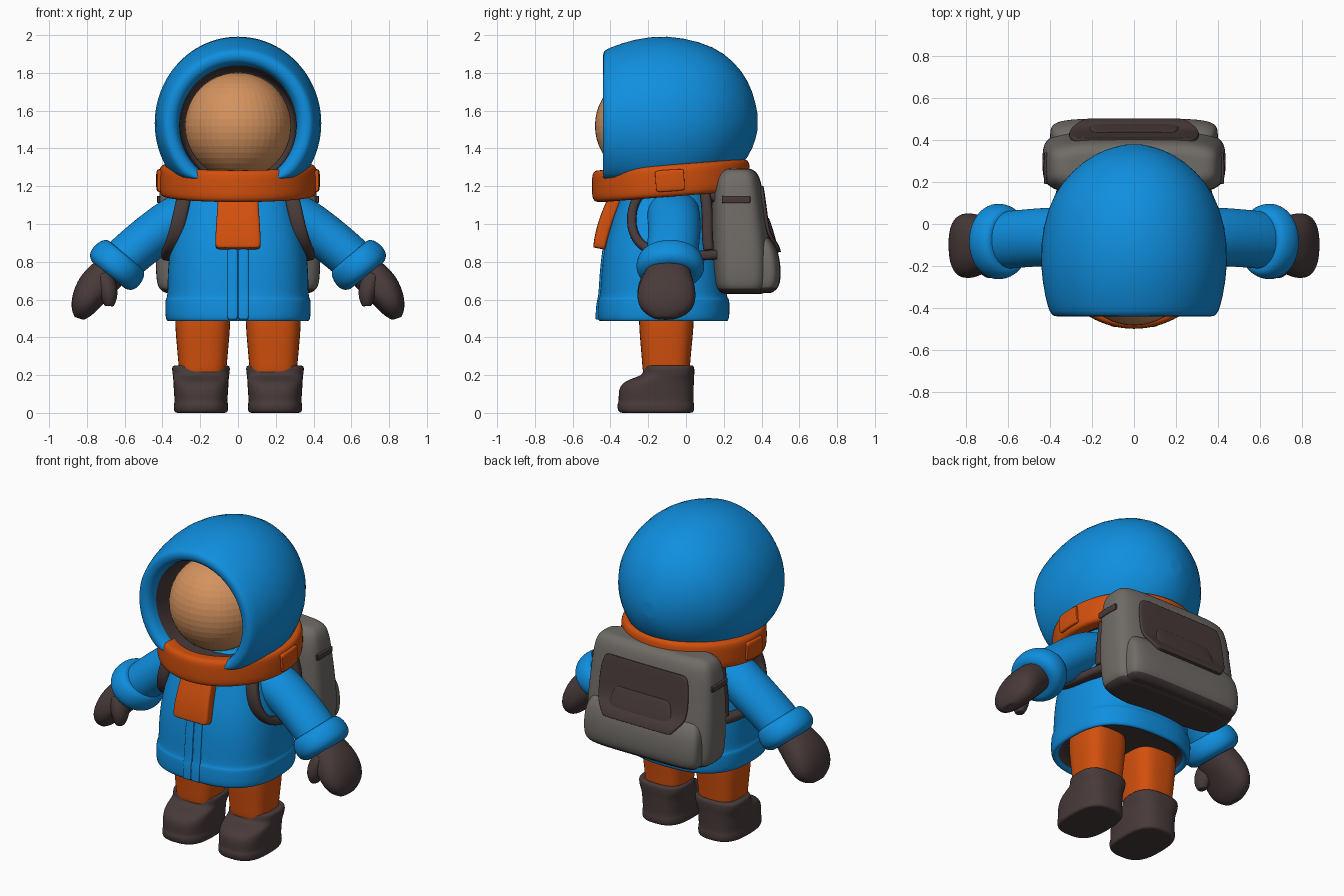
import bpy, bmesh, math
from mathutils import Vector


def material(name, rgb):
    m = bpy.data.materials.new(name)
    m.diffuse_color = (*rgb, 1)
    return m


BLUE = material("coat blue", (0.005, 0.275, 0.74))
ORANGE = material("warm orange", (0.65, 0.08, 0.004))
SKIN = material("skin", (0.66, 0.29, 0.114))
BROWN = material("dark brown", (0.065, 0.043, 0.042))
GREY = material("pack grey", (0.162, 0.15, 0.136))


def superellipse(t, n):
    c, s = math.cos(t), math.sin(t)
    return (math.copysign(abs(c) ** (2 / n), c), math.copysign(abs(s) ** (2 / n), s))


def skin_rings(name, rings, mats, closed=False, rule=None, level=2):
    """Bridge rings of points, cap the ends, smooth with subdivision."""
    if not closed:
        def inner(r):
            c = sum(r, Vector()) / len(r)
            return [c + (p - c) * 0.85 for p in r]
        rings = [inner(rings[0])] + rings + [inner(rings[-1])]
    bm = bmesh.new()
    vs = [[bm.verts.new(p) for p in r] for r in rings]
    k = len(vs[0])
    for i in range(len(vs) if closed else len(vs) - 1):
        a, b = vs[i], vs[(i + 1) % len(vs)]
        for j in range(k):
            f = bm.faces.new((a[j], a[(j + 1) % k], b[(j + 1) % k], b[j]))
            f.material_index = rule(i, f) if rule else 0
    if not closed:
        for i, r in ((0, vs[0]), (len(vs) - 2, vs[-1])):
            f = bm.faces.new(r)
            f.material_index = rule(i, f) if rule else 0
    bmesh.ops.recalc_face_normals(bm, faces=bm.faces)
    for f in bm.faces:
        f.smooth = True
    me = bpy.data.meshes.new(name)
    bm.to_mesh(me)
    bm.free()
    for m in mats:
        me.materials.append(m)
    ob = bpy.data.objects.new(name, me)
    bpy.context.collection.objects.link(ob)
    mod = ob.modifiers.new("smooth", 'SUBSURF')
    mod.levels = mod.render_levels = level
    return ob


def stack(name, rows, mats, cx=0, n=3, seg=24, rule=None):
    """Loft upward from rows of (z, half width, y front, y back)."""
    rings = []
    for z, a, y0, y1 in rows:
        ring = []
        for j in range(seg):
            c, s = superellipse(2 * math.pi * (j + 0.5) / seg, n)
            ring.append(Vector((cx + a * c, (y0 + y1) / 2 + (y1 - y0) / 2 * s, z)))
        rings.append(ring)
    return skin_rings(name, rings, mats, rule=rule)


def tube(name, path, sizes, ref, mat, n=2.0, seg=16, closed=False):
    """Sweep along a path; sizes are (half along ref, half across)."""
    pts = [Vector(p) for p in path]
    ref, k, rings = Vector(ref), len(path), []
    for i, p in enumerate(pts):
        nxt = pts[(i + 1) % k] if closed else pts[min(i + 1, k - 1)]
        prv = pts[i - 1] if closed else pts[max(i - 1, 0)]
        t = (nxt - prv).normalized()
        u = (ref - t * ref.dot(t)).normalized()
        v = t.cross(u)
        a, b = sizes[i] if isinstance(sizes, list) else sizes
        ring = []
        for j in range(seg):
            c, s = superellipse(2 * math.pi * (j + 0.5) / seg, n)
            ring.append(p + u * a * c + v * b * s)
        rings.append(ring)
    return skin_rings(name, rings, [mat], closed=closed)


X, Y, Z = (1, 0, 0), (0, 1, 0), (0, 0, 1)

# Head inside the hood
bpy.ops.mesh.primitive_uv_sphere_add(segments=48, ring_count=24, radius=0.282,
                                     location=(0, -0.2, 1.52))
head = bpy.context.object
head.name = "head"
head.data.materials.append(SKIN)

# Hood: shell from the back, round the rim and into the dark lining
hood_rows = [(0.378, 0.04, 1.59, 1.49), (0.355, 0.14, 1.70, 1.40), (0.3, 0.24, 1.81, 1.31),
             (0.2, 0.345, 1.91, 1.2), (0.08, 0.41, 1.965, 1.12), (-0.1, 0.45, 2.003, 1.06),
             (-0.28, 0.437, 1.98, 1.09), (-0.4, 0.41, 1.935, 1.12), (-0.435, 0.392, 1.92, 1.14),
             (-0.442, 0.365, 1.89, 1.17), (-0.43, 0.325, 1.855, 1.2), (-0.38, 0.31, 1.84, 1.21),
             (-0.3, 0.305, 1.83, 1.21), (-0.15, 0.3, 1.82, 1.21)]
hood_rings = []
for i, (y, a, z1, z0) in enumerate(hood_rows):
    low = 1.24 if i < 10 else 1.255
    hood_rings.append([Vector((a * math.cos(t), y, max(low, (z0 + z1) / 2 + (z1 - z0) / 2 * math.sin(t))))
                       for t in [2 * math.pi * j / 48 for j in range(48)]])
skin_rings("hood", hood_rings, [BLUE, BROWN], rule=lambda i, f: int(i >= 12), level=1)

# Scarf loop, side folds and hanging tail
loop = []
for j in range(24):
    t = 2 * math.pi * j / 24
    y = -0.08 + 0.37 * math.sin(t)
    loop.append((0.37 * math.cos(t), y, 1.2 + 0.08 * (y + 0.45)))
tube("scarf", loop, (0.085, 0.053), Z, ORANGE, n=4, seg=20, closed=True)
tube("scarf_tail", [(0, -0.36, 1.17), (0, -0.40, 1.08), (0, -0.44, 0.97), (0, -0.46, 0.87)],
     [(0.105, 0.035), (0.11, 0.038), (0.118, 0.038), (0.123, 0.034)], X, ORANGE, n=6, seg=24)

# Coat with hem band and dark underside
coat_rows = [(0.53, 0.33, -0.41, 0.17), (0.5, 0.345, -0.43, 0.19), (0.48, 0.37, -0.455, 0.215),
             (0.495, 0.387, -0.472, 0.232), (0.585, 0.387, -0.468, 0.232), (0.605, 0.384, -0.464, 0.228),
             (0.612, 0.374, -0.455, 0.216), (0.75, 0.375, -0.45, 0.21), (0.9, 0.358, -0.43, 0.19),
             (1.05, 0.32, -0.385, 0.16), (1.2, 0.275, -0.33, 0.12), (1.27, 0.25, -0.3, 0.1)]
stack("coat", coat_rows, [BLUE, BROWN], n=2.6, seg=32, rule=lambda i, f: int(i < 2))

# Backpack body, lower pocket, back panel and flap ridge
stack("backpack", [(0.63, 0.38, 0.19, 0.41), (0.655, 0.42, 0.16, 0.44), (0.7, 0.435, 0.15, 0.45),
                   (0.85, 0.438, 0.137, 0.45), (1.0, 0.43, 0.135, 0.43), (1.15, 0.42, 0.135, 0.41),
                   (1.24, 0.405, 0.15, 0.395), (1.28, 0.38, 0.18, 0.37), (1.293, 0.34, 0.21, 0.34)],
      [GREY, BROWN], n=4, seg=32, rule=lambda i, f: int(i < 2))
stack("pack_pocket", [(0.635, 0.36, 0.32, 0.455), (0.66, 0.39, 0.3, 0.49), (0.71, 0.4, 0.3, 0.503),
                      (0.8, 0.4, 0.3, 0.5), (0.88, 0.39, 0.3, 0.48), (0.93, 0.36, 0.3, 0.44)],
      [GREY, BROWN], n=5, seg=32, rule=lambda i, f: int(i < 2))
tube("pack_panel", [(0, 0.399, 1.2), (0, 0.414, 1.1), (0, 0.43, 0.97), (0, 0.452, 0.925),
                    (0, 0.482, 0.885), (0, 0.492, 0.85)],
     [(0.29, 0.012), (0.31, 0.012), (0.31, 0.012), (0.3, 0.012), (0.26, 0.012), (0.24, 0.012)],
     X, BROWN, n=7, seg=24)
tube("panel_ridge", [(0, 0.425, 1.03), (0, 0.435, 0.98), (0, 0.46, 0.9)],
     [(0.19, 0.014), (0.21, 0.022), (0.22, 0.02)], X, BROWN, n=5, seg=20)

# Mirrored parts
for s, side in ((1, "right"), (-1, "left")):
    def flip(path):
        return [(s * x, y, z) for x, y, z in path]

    tube("placket_" + side, flip([(0.029, y0 + 0.008, z) for z, a, y0, y1 in coat_rows[3:9] if z != 0.605]),
         (0.028, 0.016), X, BLUE, n=5, seg=12)
    tube("scarf_fold_" + side, flip([(0.413, -0.16, 1.225), (0.42, -0.09, 1.23), (0.413, -0.01, 1.235)]),
         (0.058, 0.016), Z, ORANGE, n=4)

    # Sleeve, cuff, mitten and thumb
    tube("sleeve_" + side, flip([(0.2, -0.07, 1.08), (0.3, -0.065, 1.045), (0.42, -0.06, 0.965),
                                 (0.54, -0.07, 0.87), (0.64, -0.08, 0.78)]),
         [(0.14, 0.11), (0.145, 0.13), (0.142, 0.125), (0.14, 0.122), (0.14, 0.12)], Y, BLUE)
    tube("cuff_" + side, flip([(0.595, -0.083, 0.838), (0.61, -0.083, 0.82), (0.645, -0.083, 0.775),
                               (0.672, -0.083, 0.742), (0.684, -0.083, 0.727)]),
         [(0.15, 0.128), (0.175, 0.153), (0.188, 0.165), (0.175, 0.153), (0.14, 0.12)], Y, BLUE)
    tube("mitten_" + side, flip([(0.65, -0.09, 0.77), (0.71, -0.095, 0.715), (0.765, -0.1, 0.66),
                                 (0.805, -0.105, 0.595), (0.83, -0.11, 0.535), (0.842, -0.11, 0.5)]),
         [(0.11, 0.09), (0.13, 0.1), (0.155, 0.098), (0.16, 0.083), (0.13, 0.06), (0.06, 0.026)],
         Y, BROWN, n=2.4)
    tube("thumb_" + side, flip([(0.71, -0.17, 0.72), (0.69, -0.195, 0.665), (0.68, -0.205, 0.61),
                                (0.682, -0.205, 0.565)]),
         [(0.06, 0.05), (0.065, 0.052), (0.056, 0.046), (0.03, 0.025)], Y, BROWN)

    # Trouser leg and boot with sole edge
    stack("leg_" + side, [(0.2, 0.125, -0.23, 0.02), (0.3, 0.132, -0.235, 0.025),
                          (0.45, 0.147, -0.25, 0.042), (0.55, 0.147, -0.25, 0.042)],
          [ORANGE], cx=s * 0.187, n=3)
    stack("boot_" + side, [(0, 0.137, -0.35, 0.035), (0.012, 0.145, -0.363, 0.045),
                           (0.048, 0.145, -0.366, 0.045), (0.058, 0.14, -0.356, 0.04),
                           (0.12, 0.145, -0.36, 0.042), (0.165, 0.147, -0.335, 0.043),
                           (0.19, 0.149, -0.26, 0.044), (0.205, 0.151, -0.228, 0.045),
                           (0.24, 0.156, -0.224, 0.046), (0.252, 0.146, -0.215, 0.038)],
          [BROWN], cx=s * 0.196, n=2.8)

    # Shoulder strap looping round the arm, and the pack's side strap
    tube("strap_" + side, flip([(0.29, 0.17, 1.13), (0.28, 0.07, 1.21), (0.27, -0.1, 1.23),
                                (0.275, -0.24, 1.18), (0.3, -0.29, 1.08), (0.325, -0.29, 0.96),
                                (0.355, -0.23, 0.87), (0.375, -0.1, 0.83), (0.36, 0.05, 0.83),
                                (0.32, 0.19, 0.84)]),
         (0.04, 0.027), X, BROWN, n=3, seg=12)
    tube("arm_loop_" + side, flip([(0.3, 0.1, 1.17), (0.32, 0.115, 1.06), (0.33, 0.11, 0.96),
                                   (0.34, 0.12, 0.86)]), (0.04, 0.03), X, BROWN, n=3, seg=12)
    tube("side_strap_" + side, flip([(0.419, 0.19, 1.13), (0.423, 0.26, 1.13), (0.419, 0.34, 1.13)]),
         (0.02, 0.008), Z, BROWN, n=4, seg=12)
